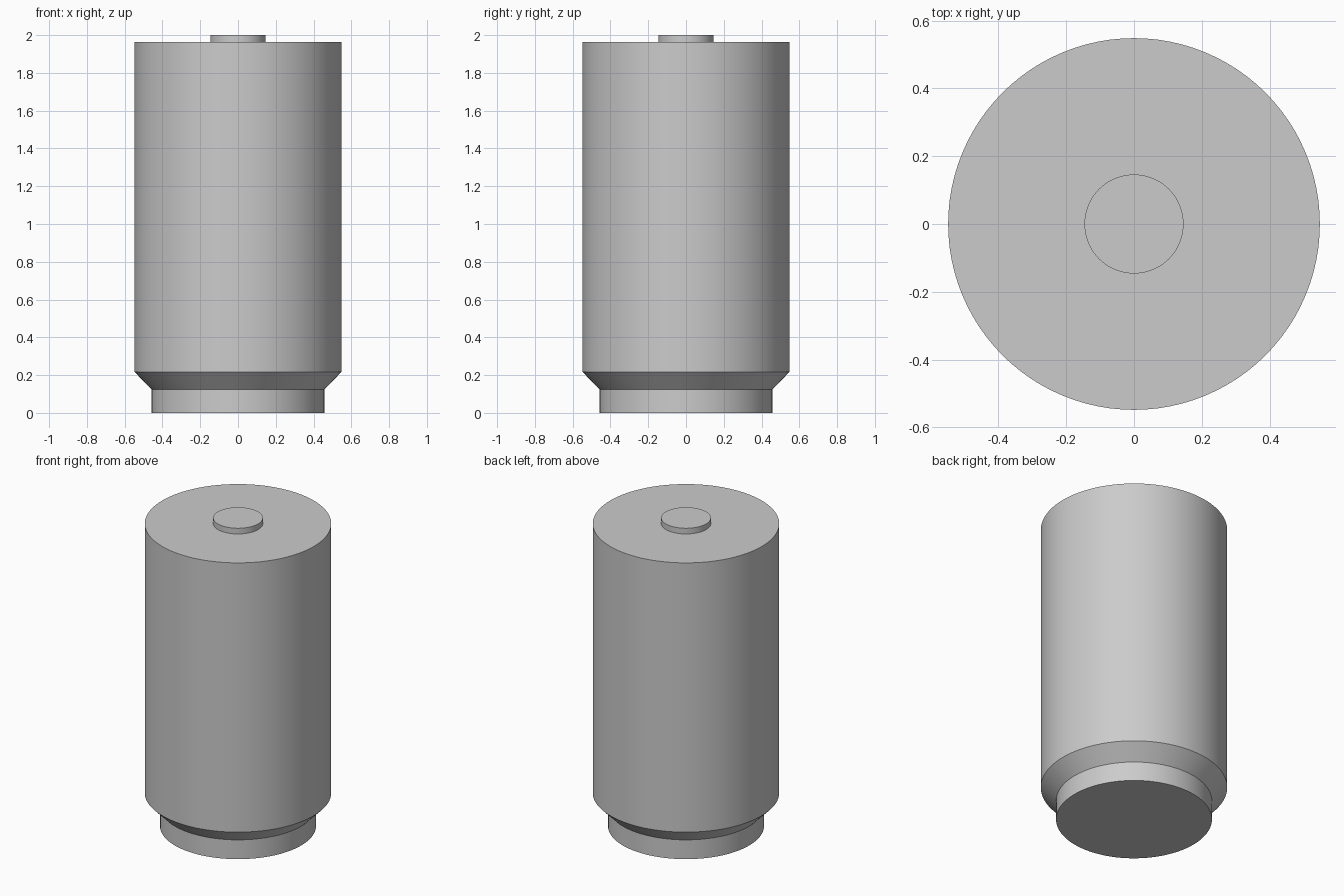
import bpy
import bmesh
import math

cube = bpy.data.objects.get("Cube")
if cube:
    bpy.data.objects.remove(cube, do_unlink=True)

SEGMENTS = 96

metal = bpy.data.materials.new("plain_grey")
metal.use_nodes = True
grey = (0.6, 0.6, 0.6, 1.0)
metal.diffuse_color = grey
metal.node_tree.nodes["Principled BSDF"].inputs["Base Color"].default_value = grey


def turned_part(name, profile):
    """Revolve a (radius, height) profile around z and cap both ends."""
    bm = bmesh.new()
    rings = []
    for radius, z in profile:
        ring = bmesh.ops.create_circle(bm, segments=SEGMENTS, radius=radius)["verts"]
        for v in ring:
            v.co.z = z
        rings.append(ring)
    for low, high in zip(rings, rings[1:]):
        for i in range(SEGMENTS):
            j = (i + 1) % SEGMENTS
            bm.faces.new((low[i], low[j], high[j], high[i]))
    bm.faces.new(rings[0])
    bm.faces.new(rings[-1])
    bmesh.ops.recalc_face_normals(bm, faces=bm.faces)
    mesh = bpy.data.meshes.new(name)
    bm.to_mesh(mesh)
    bm.free()
    mesh.materials.append(metal)
    obj = bpy.data.objects.new(name, mesh)
    bpy.context.collection.objects.link(obj)
    bpy.ops.object.select_all(action="DESELECT")
    obj.select_set(True)
    bpy.context.view_layer.objects.active = obj
    bpy.ops.object.shade_smooth_by_angle(angle=math.radians(30))
    return obj


# Main can: narrow foot, sloped shoulder, straight wall
turned_part("body", [(0.458, 0), (0.458, 0.125), (0.548, 0.217), (0.548, 1.963)])

# Small raised disc on the lid
turned_part("top_button", [(0.146, 1.963), (0.146, 2.0)])
